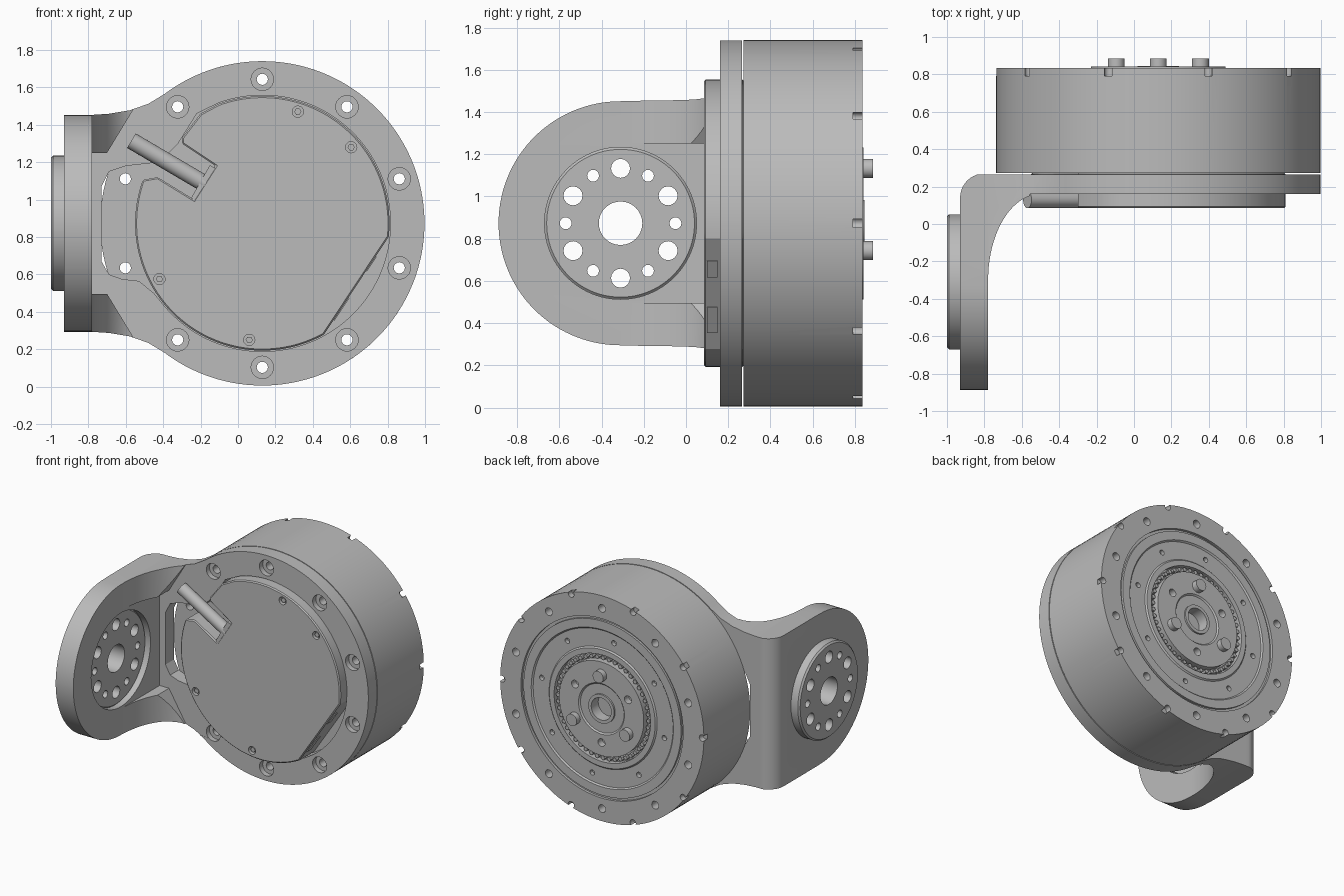
import bpy, bmesh, math
from mathutils import Vector

cube = bpy.data.objects.get("Cube")
if cube:
    bpy.data.objects.remove(cube, do_unlink=True)

grey = bpy.data.materials.new("plain grey")
grey.use_nodes = True
COLOUR = (0.5, 0.5, 0.5, 1)
grey.diffuse_color = COLOUR
grey.node_tree.nodes["Principled BSDF"].inputs["Base Color"].default_value = COLOUR

CX, CZ = 0.13, 0.873      # drum axis
AY = -0.31                # arm boss axis
R = 0.867                 # drum radius


def arc(c, r, a, b, n, ry=None):
    """Points on an arc from a to b degrees."""
    ry = ry or r
    angles = [math.radians(a + (b - a) * i / n) for i in range(n + 1)]
    return [(c[0] + r * math.cos(t), c[1] + ry * math.sin(t)) for t in angles]


def circle(c, r, n=96):
    return arc(c, r, 0, 360, n)[:-1]


def ring(c, r, count, size, start=0, n=16):
    """Circles spaced evenly around a centre."""
    spots = arc(c, r, start, start + 360, count)[:-1]
    return [circle(p, size, n) for p in spots]


def finish(name, bm):
    bmesh.ops.recalc_face_normals(bm, faces=bm.faces)
    mesh = bpy.data.meshes.new(name)
    bm.to_mesh(mesh)
    bm.free()
    mesh.materials.append(grey)
    ob = bpy.data.objects.new(name, mesh)
    bpy.context.collection.objects.link(ob)
    return ob


def prism(name, outlines, axis, a, b):
    """Extrude flat outlines along an axis from a to b."""
    place = {"x": lambda u, v, w: (w, u, v),
             "y": lambda u, v, w: (u, w, v),
             "z": lambda u, v, w: (u, v, w)}[axis]
    bm = bmesh.new()
    for pts in outlines:
        face = bm.faces.new([bm.verts.new(place(u, v, a)) for u, v in pts])
        out = bmesh.ops.extrude_face_region(bm, geom=[face])
        verts = [g for g in out["geom"] if isinstance(g, bmesh.types.BMVert)]
        bmesh.ops.translate(bm, verts=verts, vec=Vector(place(0, 0, b - a)))
    return finish(name, bm)


def lathe(name, profile, n=96):
    """Revolve (radius, y) points round the drum axis."""
    bm = bmesh.new()
    verts = [bm.verts.new((CX + r, y, CZ)) for r, y in profile]
    edges = [bm.edges.new(p) for p in zip(verts, verts[1:])]
    bmesh.ops.spin(bm, geom=verts + edges, cent=(CX, 0, CZ), axis=(0, 1, 0),
                   angle=math.tau, steps=n)
    bmesh.ops.remove_doubles(bm, verts=bm.verts, dist=0.0005)
    return finish(name, bm)


def apply(ob, mod):
    bpy.context.view_layer.objects.active = ob
    bpy.ops.object.modifier_apply(modifier=mod.name)


def boolean(ob, tool, operation="DIFFERENCE"):
    mod = ob.modifiers.new("cut", "BOOLEAN")
    mod.operation, mod.object, mod.solver = operation, tool, "EXACT"
    apply(ob, mod)
    bpy.data.objects.remove(tool, do_unlink=True)


def bevel(ob, width):
    mod = ob.modifiers.new("edge", "BEVEL")
    mod.width, mod.segments, mod.limit_method = width, 1, "ANGLE"
    mod.angle_limit = math.radians(40)
    apply(ob, mod)


def mirrored(pts):
    """Add the reflection of an outline below the axis height."""
    return pts + [(u, 2 * CZ - v) for u, v in reversed(pts)]


axis = (CX, CZ)

# Bracket: L section trimmed by its front and side outlines
section = ([(-0.93, -0.95)] + arc((-0.8, 0.14), 0.13, 180, 90, 10)
           + [(1.1, 0.265), (1.1, 0.16)]
           + arc((-0.5, -0.3), 0.28, 90, 180, 20, 0.46) + [(-0.78, -0.95)])
section = [(x, min(y, 0.265)) for x, y in section]
bracket = prism("bracket", [section], "z", -0.1, 1.9)
neck = [(-0.48, 1.512), (-0.58, 1.477), (-0.69, 1.459), (-0.78, 1.453), (-1.1, 1.453)]
front = mirrored(arc(axis, R, 0.5, 127, 60) + neck)
boolean(bracket, prism("front_trim", [front], "y", -1, 0.5), "INTERSECT")
side = mirrored([(0.4, 1.8), (-0.1, 1.8), (-0.2, 1.455)]
                + arc((AY, CZ), 0.578, 90, 179, 30))
boolean(bracket, prism("side_trim", [side], "x", -1.2, 1.2), "INTERSECT")

# Clearance between the two ribs
clear = mirrored([(-0.3, 1.55), (-0.53, 1.53), (-0.7, 1.25), (-0.78, 1.25)])
boolean(bracket, prism("rib_gap", [clear], "y", -1, 0.161))

# Opening for the cover and the side pocket
pocket = [(-0.22, 1.46), (-0.32, 1.3), (-0.42, 1.2), (-0.6, 1.18), (-0.69, 1.15),
          (-0.73, 1.07), (-0.73, 0.67), (-0.69, 0.6), (-0.62, 0.575),
          (-0.53, 0.565), (-0.45, 0.5)]
opening = arc(axis, 0.685, -140, 110, 80) + pocket
boolean(bracket, prism("opening", [opening], "y", 0, 0.5))

# Counterbored bolt holes and boss seat
bolts = ring(axis, 0.77, 10, 0.03, 18)
sinks = [c for c in ring(axis, 0.77, 10, 0.06, 18, 24) if c[0][0] > -0.5]
boolean(bracket, prism("sinks", sinks, "y", 0, 0.2))
boolean(bracket, prism("bolt_holes", bolts, "y", 0, 0.5))
boolean(bracket, prism("boss_seat", [circle((AY, CZ), 0.36)], "x", -1.2, -0.72))

# Boss disc with its ring of holes
boss = prism("arm_boss", [circle((AY, CZ), 0.362)], "x", -1, -0.82)
bevel(boss, 0.012)
holes = (ring((AY, CZ), 0.26, 6, 0.045, 30) + ring((AY, CZ), 0.26, 6, 0.028, 0)
         + [circle((AY, CZ), 0.103, 32)])
boolean(boss, prism("boss_holes", holes, "x", -1.2, -0.6))

# Motor drum with stepped back face
profile = [(0, 0.272), (R, 0.272), (R, 0.835), (0.69, 0.835), (0.69, 0.815),
           (0.67, 0.815), (0.67, 0.832), (0.605, 0.832), (0.595, 0.822),
           (0.46, 0.822), (0.45, 0.832), (0.41, 0.832), (0.41, 0.79),
           (0.36, 0.79), (0.36, 0.842), (0.195, 0.842), (0.185, 0.832),
           (0.11, 0.832), (0.11, 0.845), (0.085, 0.845), (0.085, 0.76), (0, 0.76)]
drum = lathe("motor_drum", profile)
boolean(drum, prism("drum_bolt_holes", bolts, "y", 0, 1))
shallow = (ring(axis, 0.852, 10, 0.025, 0) + ring(axis, 0.53, 8, 0.02, 10)
           + ring(axis, 0.26, 3, 0.03, 30))
boolean(drum, prism("drum_back_holes", shallow, "y", 0.79, 1))

# Bearing teeth in the rotor groove
prism("bearing_teeth", ring(axis, 0.385, 48, 0.016, 0, 6), "y", 0.78, 0.825)

# Output pins
prism("output_pins", ring(axis, 0.26, 3, 0.045, 90, 24), "y", 0.8, 0.885)

# Front cover with cable notch and a flat side
cover_outline = (arc(axis, 0.68, -6, 110, 50)
                 + [(-0.2, 1.46), (-0.3, 1.33), (-0.3, 1.3), (-0.12, 1.18),
                    (-0.235, 1.0), (-0.43, 1.12)]
                 + arc(axis, 0.68, 160, 299, 60))
cover = prism("front_cover", [cover_outline], "y", 0.085, 0.275)
bevel(cover, 0.008)
screws = [(0.32, 1.47), (0.605, 1.28), (-0.42, 0.575), (0.06, 0.25)]
boolean(cover, prism("screw_holes", [circle(p, 0.03, 20) for p in screws], "y", 0, 0.12))
prism("cover_screws", [circle(p, 0.019, 6) for p in screws], "y", 0.095, 0.13)


def strip(p, q, half):
    """Rectangle of given half width along a line."""
    d = (Vector(q) - Vector(p)).normalized() * half
    return [(p[0] - d.y, p[1] + d.x), (q[0] - d.y, q[1] + d.x),
            (q[0] + d.y, q[1] - d.x), (p[0] + d.y, p[1] - d.x)]


# Sockets on the flat side of the cover
flat = [Vector(cover_outline[-1]), Vector(cover_outline[0])]
sockets = [strip(flat[0].lerp(flat[1], s), flat[0].lerp(flat[1], e), 0.006)
           for s, e in ((0.15, 0.38), (0.65, 0.8))]
prism("side_sockets", sockets, "y", 0.1, 0.15)

# Cable plug and cable
prism("cable_plug", [strip((-0.135, 1.175), (-0.235, 1.0), 0.018)], "y", 0.087, 0.2)
start, end = Vector((-0.57, 0.13, 1.315)), Vector((-0.17, 0.13, 1.08))
bm = bmesh.new()
bmesh.ops.create_cone(bm, cap_ends=True, segments=24, radius1=0.045, radius2=0.045,
                      depth=(end - start).length)
cable = finish("cable", bm)
cable.location = (start + end) / 2
cable.rotation_mode = "QUATERNION"
cable.rotation_quaternion = (end - start).to_track_quat("Z", "Y")

# Smooth curved walls, keep edges crisp
for ob in bpy.context.collection.objects:
    if ob.type == "MESH" and grey.name in ob.data.materials:
        bpy.ops.object.select_all(action="DESELECT")
        ob.select_set(True)
        bpy.context.view_layer.objects.active = ob
        bpy.ops.object.shade_smooth_by_angle(angle=math.radians(28))
